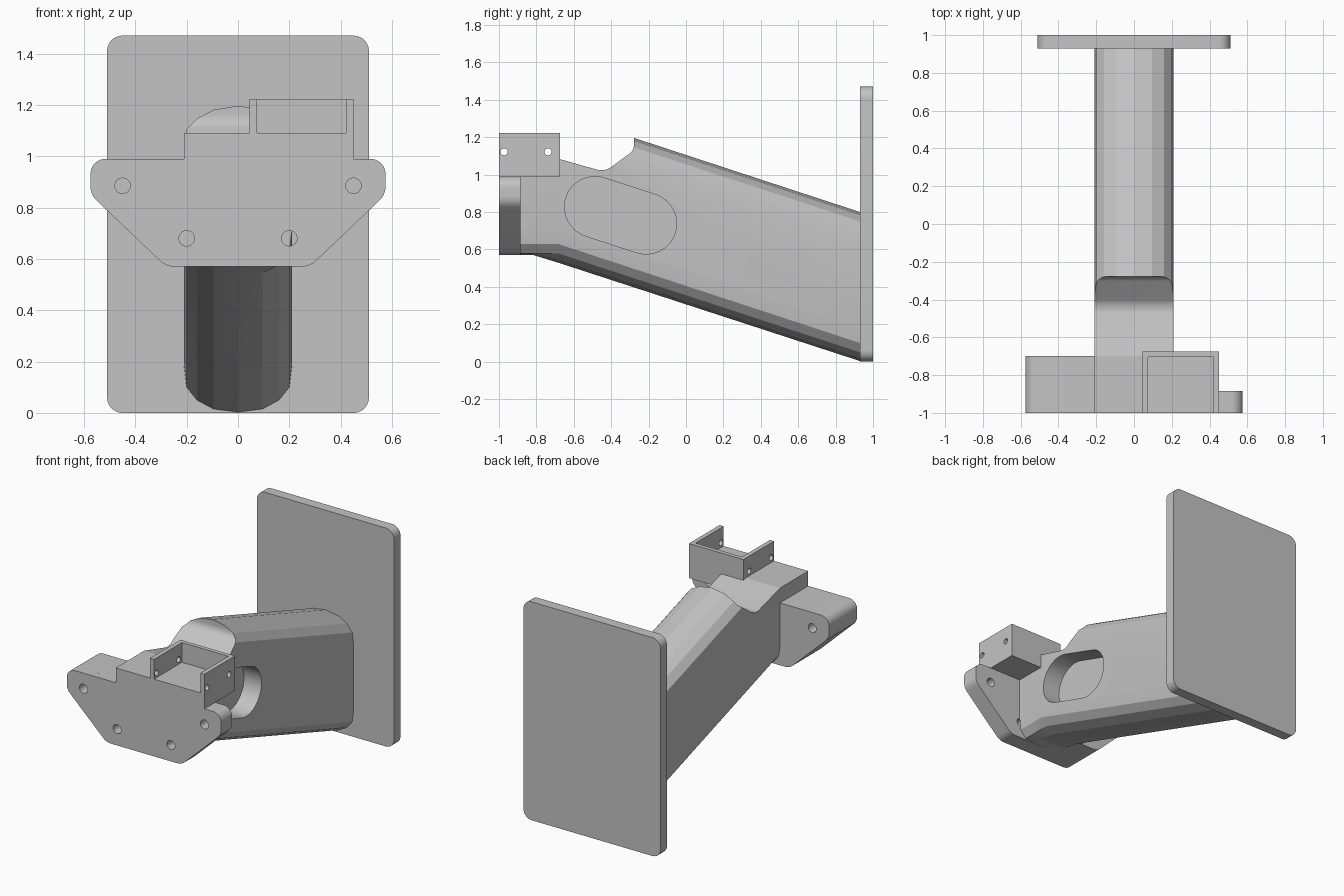
import bpy, bmesh, math
from mathutils import Vector

if "Cube" in bpy.data.objects:
    bpy.data.objects.remove(bpy.data.objects["Cube"], do_unlink=True)

grey = bpy.data.materials.new("plain_grey")
grey.use_nodes = True
grey.diffuse_color = (0.55, 0.55, 0.55, 1)
grey.node_tree.nodes["Principled BSDF"].inputs["Base Color"].default_value = (0.55, 0.55, 0.55, 1)


def make(name, bm):
    bmesh.ops.recalc_face_normals(bm, faces=bm.faces)
    mesh = bpy.data.meshes.new(name)
    bm.to_mesh(mesh)
    bm.free()
    mesh.materials.append(grey)
    ob = bpy.data.objects.new(name, mesh)
    bpy.context.collection.objects.link(ob)
    return ob


def rounded(corners, steps=10):
    """Polygon from (u, v, radius) corners with true arc fillets."""
    out = []
    for i, (u, v, r) in enumerate(corners):
        p = Vector((u, v))
        if r == 0:
            out.append(p)
            continue
        a = (Vector(corners[i - 1][:2]) - p).normalized()
        b = (Vector(corners[(i + 1) % len(corners)][:2]) - p).normalized()
        half = a.angle(b) / 2
        c = p + (a + b).normalized() * r / math.sin(half)
        t = r / math.tan(half)
        s, e = p + a * t - c, p + b * t - c
        sweep = math.pi - 2 * half
        for k in range(steps + 1):
            f = k / steps
            out.append(c + (s * math.sin((1 - f) * sweep) + e * math.sin(f * sweep)) / math.sin(sweep))
    return out


def loft(name, rings):
    bm = bmesh.new()
    vs = [[bm.verts.new(p) for p in ring] for ring in rings]
    n = len(vs[0])
    for lo, hi in zip(vs, vs[1:]):
        for i in range(n):
            j = (i + 1) % n
            bm.faces.new((lo[i], lo[j], hi[j], hi[i]))
    bm.faces.new(vs[0])
    bm.faces.new(vs[-1])
    return make(name, bm)


def prism(name, outline, axis, start, end):
    """Extrude an outline along y (x, z outline) or along x (y, z outline)."""
    place = (lambda p, d: (p[0], d, p[1])) if axis == "y" else (lambda p, d: (d, p[0], p[1]))
    return loft(name, [[place(p, d) for p in outline] for d in (start, end)])


def circle(u, v, r, n=32):
    return [(u + r * math.cos(math.tau * k / n), v + r * math.sin(math.tau * k / n)) for k in range(n)]


def box(x0, z0, x1, z1):
    return [(x0, z0), (x1, z0), (x1, z1), (x0, z1)]


def cut(ob, cutter):
    mod = ob.modifiers.new("cut", "BOOLEAN")
    mod.operation, mod.solver, mod.object = "DIFFERENCE", "EXACT", cutter
    bpy.context.view_layer.objects.active = ob
    bpy.ops.object.modifier_apply(modifier=mod.name)
    bpy.data.objects.remove(cutter, do_unlink=True)


# Wall plate
wall_plate = prism("wall_plate", rounded([(-.51, 0, .06), (.51, 0, .06), (.51, 1.47, .06), (-.51, 1.47, .06)]),
                   "y", .93, 1)

# Sloping arm: faceted stadium section, sheared upward, level near the front
SLOPE = .328
quarter = [(0, 0), (.095, .015), (.16, .05), (.2, .1), (.21, .18)]


def section(y, rise_y, floor=0):
    base = (.93 - rise_y) * SLOPE
    low = quarter + []
    right = [(x, max(base + z, floor)) for x, z in low] + [(x, base + .8 - z) for x, z in reversed(low)]
    left = [(-x, z) for x, z in reversed(right[1:-1])]
    return [(x, y, z) for x, z in right + left]


arm = loft("arm", [section(.94, .94), section(-.68, -.68), section(-.82, -.68, .571), section(-.99, -.68, .571)])

# Stepped notch across the top of the arm
notch = rounded([(-1.1, 1.09, 0), (-.7, 1.09, 0), (-.435, 1.015, .09), (-.278, 1.13, .06),
                 (-.278, 1.6, 0), (-1.1, 1.6, 0)])
cut(arm, prism("notch_cutter", notch, "x", -.5, .5))

# Slanted slot pocket in the left side of the arm
ends = [Vector((-.487, .827)), Vector((-.213, .738))]
tilt = (ends[1] - ends[0]).angle_signed(Vector((1, 0)))
slot = []
for c, turn in ((ends[1], -math.pi / 2), (ends[0], math.pi / 2)):
    for k in range(17):
        a = tilt + turn + math.pi * k / 16
        slot.append(c + Vector((math.cos(a), math.sin(a))) * .163)
cut(arm, prism("slot_cutter", slot, "x", .08, .4))

# Front mounting plate with ears and a centre tab
ear = [(.28, .57, .08), (.575, .85, .08), (.575, .99, .06), (.21, .99, 0)]
half = ear + [(.21, 1.09, 0)]
front_plate = prism("front_plate", rounded(half + [(-x, z, r) for x, z, r in reversed(half)]), "y", -1, -.885)

# Deeper block behind the right ear
right_ear = prism("right_ear_block", rounded([(0, .57, 0)] + [(-x, z, r) for x, z, r in ear] + [(0, .99, 0)]),
                  "y", -.95, -.7)

# Screw holes: outer pair runs through, inner pair stops at the plate's back
for side in (-1, 1):
    for x, z, depth in ((.45, .885, -.6), (.2, .68, -.885)):
        for part in (front_plate, arm, right_ear):
            if part is arm and x > .3 or part is right_ear and side > 0:
                continue
            cut(part, prism("hole_cutter", circle(side * x, z, .03), "y", -1.1, depth))

# Open-fronted bracket with cross-drilled side walls
bracket = prism("bracket", box(.045, .99, .45, 1.223), "y", -1, -.675)
cut(bracket, prism("bay_cutter", box(.075, 1.09, .42, 1.4), "y", -1.1, -.703))
for y in (-.972, -.737):
    cut(bracket, prism("pin_cutter", circle(y, 1.122, .019), "x", -.1, .6))

# Smooth fillets and holes, keep the facets crisp
for ob in (wall_plate, arm, front_plate, right_ear, bracket):
    bpy.ops.object.select_all(action="DESELECT")
    ob.select_set(True)
    bpy.context.view_layer.objects.active = ob
    bpy.ops.object.shade_smooth_by_angle(angle=math.radians(14))
